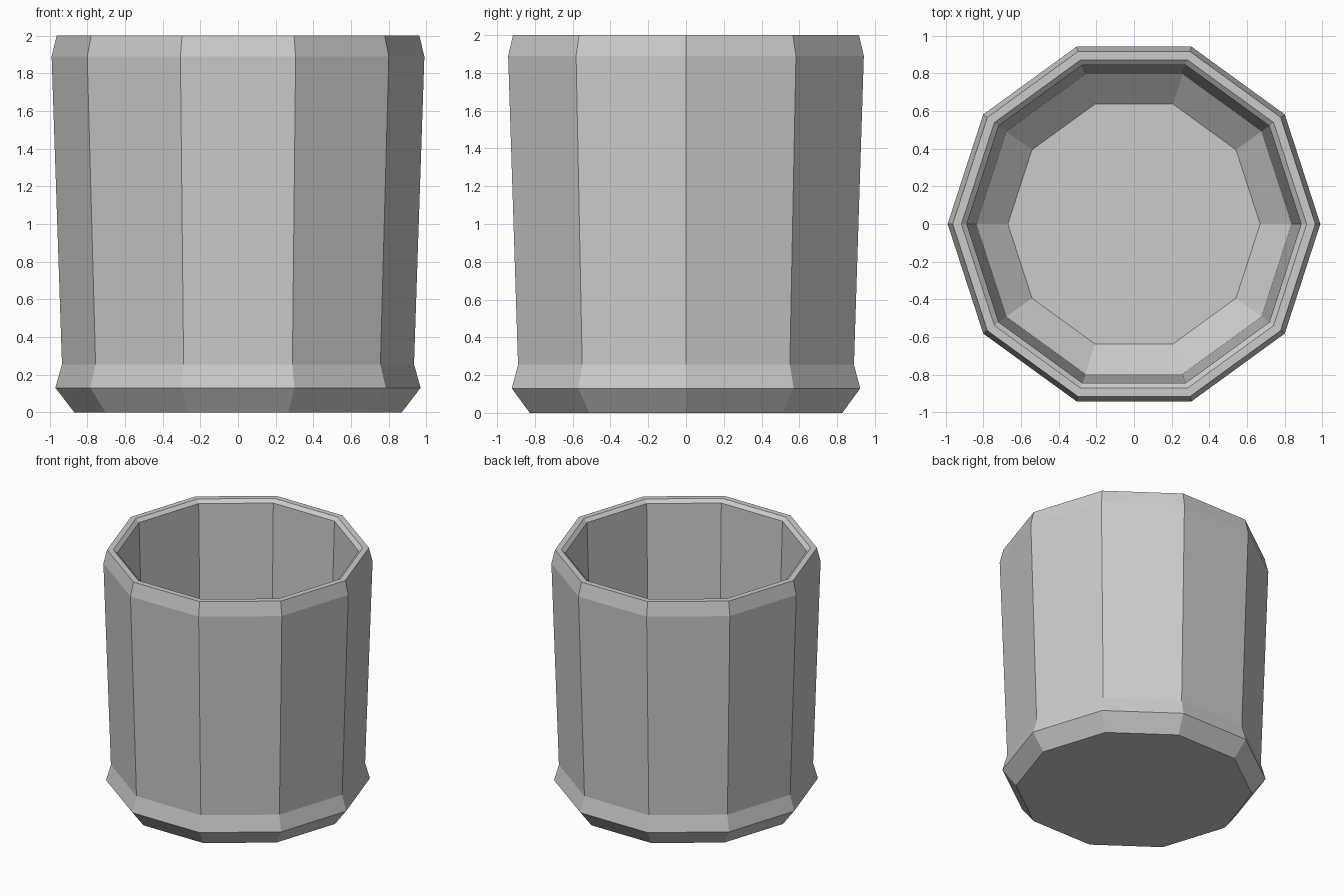
import bpy, bmesh
from math import cos, sin, tau

if "Cube" in bpy.data.objects:
    bpy.data.objects.remove(bpy.data.objects["Cube"])

SIDES = 10

# Cup profile as (radius, height): base, foot, outer wall, rim, inner wall, floor
profile = [
    (0.87, 0.0), (0.97, 0.13), (0.935, 0.255), (0.99, 1.89), (0.963, 2.0),
    (0.917, 2.0), (0.888, 1.975), (0.838, 0.27), (0.67, 0.13),
]

bm = bmesh.new()
rings = [[bm.verts.new((r * cos(tau * i / SIDES), r * sin(tau * i / SIDES), z))
          for i in range(SIDES)] for r, z in profile]

# Side bands between neighbouring rings
for low, high in zip(rings, rings[1:]):
    for i in range(SIDES):
        j = (i + 1) % SIDES
        bm.faces.new((low[i], low[j], high[j], high[i]))

# Underside and inner floor
bm.faces.new(rings[0][::-1])
bm.faces.new(rings[-1])
bmesh.ops.recalc_face_normals(bm, faces=bm.faces)

mesh = bpy.data.meshes.new("cup")
bm.to_mesh(mesh)
bm.free()
cup = bpy.data.objects.new("cup", mesh)
bpy.context.collection.objects.link(cup)
